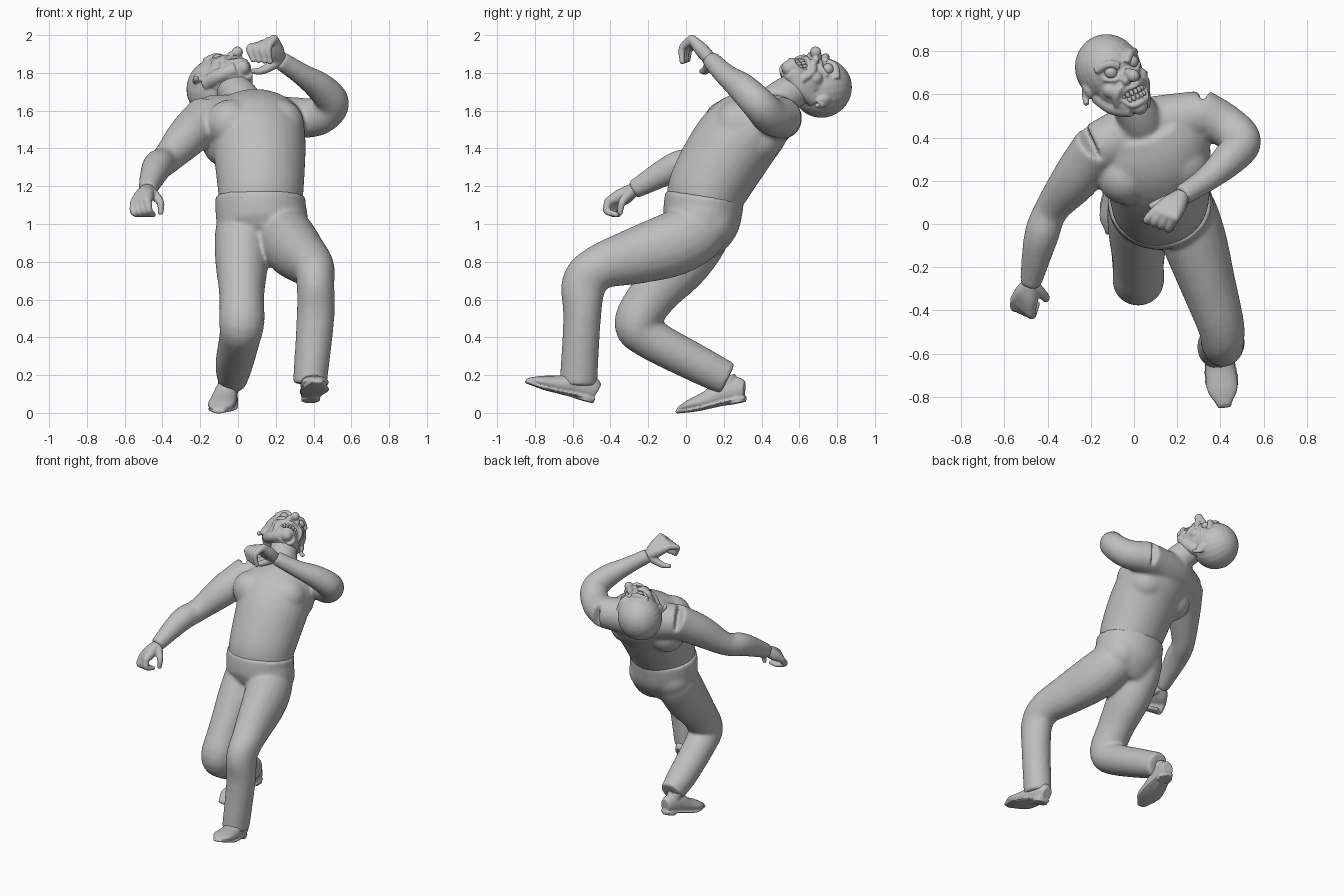
import bpy, bmesh, math
from mathutils import Vector, Matrix

cube = bpy.data.objects.get("Cube")
if cube:
    bpy.data.objects.remove(cube, do_unlink=True)

clay = bpy.data.materials.new("clay grey")
clay.use_nodes = True
GREY = (.52, .52, .52, 1)
clay.diffuse_color = GREY
clay.node_tree.nodes["Principled BSDF"].inputs["Base Color"].default_value = GREY
IDENTITY = Matrix.Identity(4)
ACROSS = Vector((1, 0, 0))
UPRIGHT = Vector((0, 0, 1))


def spline(points, steps):
    """Smooth curve through points holding position and radii."""
    rows = [Vector(p if len(p) == 5 else (*p, p[-1])) for p in points]
    padded = [rows[0] * 2 - rows[1]] + rows + [rows[-1] * 2 - rows[-2]]
    curve = []
    for before, start, end, after in zip(padded, padded[1:], padded[2:], padded[3:]):
        for i in range(steps):
            t = i / steps
            curve.append(start + (end - before) * (t / 2)
                         + (before * 2 - start * 5 + end * 4 - after) * (t * t / 2)
                         + (start * 3 - before - end * 3 + after) * (t ** 3 / 2))
    return curve + [rows[-1]]


def tube(bm, points, side=ACROSS, matrix=IDENTITY, sides=20, steps=5):
    """Loft ellipses (x, y, z, half width, half depth) along a curve."""
    rows = spline(points, steps)
    centres = [Vector(row[:3]) for row in rows]
    rings = []
    for i, row in enumerate(rows):
        tangent = (centres[min(i + 1, len(rows) - 1)] - centres[max(i - 1, 0)]).normalized()
        u = (side - tangent * side.dot(tangent)).normalized()
        v = tangent.cross(u)
        ring = []
        for k in range(sides):
            angle = math.tau * k / sides
            offset = u * row[3] * math.cos(angle) + v * row[4] * math.sin(angle)
            ring.append(bm.verts.new(matrix @ (centres[i] + offset)))
        rings.append(ring)
    for lower, upper in zip(rings, rings[1:]):
        for k in range(sides):
            j = (k + 1) % sides
            bm.faces.new((lower[k], lower[j], upper[j], upper[k]))
    bm.faces.new(rings[0])
    bm.faces.new(rings[-1])


def ball(bm, centre, radii, matrix=IDENTITY):
    if not isinstance(radii, tuple):
        radii = (radii,) * 3
    shape = matrix @ Matrix.Translation(centre) @ Matrix.Diagonal((*radii, 1))
    bmesh.ops.create_uvsphere(bm, u_segments=24, v_segments=16, radius=1, matrix=shape)


def finish(bm, name, voxel=None, smooth=0):
    """Turn the shapes into one object, fused and softened if asked."""
    bmesh.ops.recalc_face_normals(bm, faces=bm.faces)
    mesh = bpy.data.meshes.new(name)
    for face in bm.faces:
        face.smooth = True
    bm.to_mesh(mesh)
    bm.free()
    mesh.materials.append(clay)
    ob = bpy.data.objects.new(name, mesh)
    bpy.context.collection.objects.link(ob)
    if voxel:
        fuse = ob.modifiers.new("Fuse", 'REMESH')
        fuse.mode, fuse.voxel_size, fuse.use_smooth_shade = 'VOXEL', voxel, True
        soften = ob.modifiers.new("Soften", 'SMOOTH')
        soften.factor, soften.iterations = .5, smooth


# Torso, neck and arms
body = bmesh.new()
tube(body, [(.12, .09, 1.08, .22, .19), (.12, .12, 1.2, .23, .21), (.11, .26, 1.43, .25, .22),
            (.08, .38, 1.55, .26, .19), (.05, .46, 1.63, .17, .12)], side=Vector((.96, .26, 0)), sides=32)
tube(body, [(.05, .42, 1.56, .12), (.02, .5, 1.66, .1), (-.04, .61, 1.73, .09)])
tube(body, [(-.17, .35, 1.56, .12), (.05, .45, 1.56, .13), (.32, .51, 1.56, .11)], side=UPRIGHT)
for muscle in [(-.04, .22, 1.53), (.22, .28, 1.53), (-.06, .32, 1.43), (.21, .38, 1.45)]:
    ball(body, muscle, .13)
tube(body, [(-.16, .36, 1.57, .12), (-.27, .21, 1.46, .11), (-.38, .07, 1.34, .08),
            (-.43, -.06, 1.3, .08), (-.48, -.28, 1.18, .05)], side=UPRIGHT)
tube(body, [(.3, .52, 1.56, .11), (.43, .45, 1.57, .1), (.5, .38, 1.64, .09),
            (.44, .3, 1.72, .08), (.34, .21, 1.79, .06), (.22, .13, 1.87, .05)], side=UPRIGHT)
finish(body, "torso_and_arms", .01, 18)

# Trousers, with the waist tipped down towards the back
trousers = bmesh.new()
tube(trousers, [(.12, .1, 1.15, .24, .21), (.12, .09, 1.08, .24, .21), (.13, .08, 1, .24, .2),
                (.13, .06, .92, .2, .16), (.14, .04, .88, .12, .1)], sides=32)
tube(trousers, [(.19, .13, 1.05, .12), (.23, .06, .96, .15, .16), (.28, -.08, .89, .15, .17),
                (.34, -.27, .83, .13, .15), (.4, -.46, .77, .11, .12), (.41, -.54, .68, .1, .12),
                (.41, -.55, .5, .1), (.38, -.57, .15, .09, .1)])
tube(trousers, [(.05, .13, 1.06, .12), (.02, .08, .96, .14, .16), (.02, -.03, .8, .14, .16),
                (.02, -.17, .63, .12, .13), (.02, -.26, .48, .12), (.01, -.2, .4, .11),
                (-.02, .06, .26, .1), (-.03, .22, .18, .08, .09)])
for x in (.03, .22):
    ball(trousers, (x, .12, 1), .14)
finish(trousers, "trousers", .01, 16)

# Shoes, built heel to toe in local space
for name, heel, toe in [("left_shoe", (.38, -.49, .05), (.42, -.86, .15)),
                        ("right_shoe", (-.04, .32, .06), (-.1, -.03, -.01))]:
    forward = (Vector(toe) - Vector(heel)).normalized()
    across = forward.cross(UPRIGHT).normalized()
    frame = Matrix((across, forward, across.cross(forward))).transposed().to_4x4()
    frame.translation = heel
    shoe = bmesh.new()
    tube(shoe, [(0, 0, .06, .04, .05), (0, .04, .07, .05, .07), (0, .12, .07, .06, .07),
                (0, .2, .05, .07, .05), (0, .3, .04, .07, .03), (0, .37, .03, .03, .01)], matrix=frame)
    tube(shoe, [(0, 0, .02, .04, .01), (0, .1, .02, .06, .01), (0, .25, .01, .08, .01),
                (0, .38, .02, .03, .01)], matrix=frame)
    tube(shoe, [(0, .05, 0, .05), (0, .05, .03, .05)], matrix=frame)
    tube(shoe, [(0, .07, .07, .05), (0, .08, .15, .05)], matrix=frame)
    finish(shoe, name, .006, 2)


# Hands: a palm, four curled fingers between two end ones, and a thumb
def hand(name, wrist, knuckles, middles, tips, thumb):
    bm = bmesh.new()
    wrist, tilt = Vector(wrist), Vector((.3, 1, .2))
    for i in range(4):
        root, middle, tip = (Vector(first).lerp(Vector(last), i / 3)
                             for first, last in (knuckles, middles, tips))
        tube(bm, [(*wrist, .036), (*wrist.lerp(root, .5), .037), (*root, .024)], side=tilt)
        tube(bm, [(*root, .023), (*middle, .019), (*tip, .014)], side=tilt)
        ball(bm, root, .023)
        ball(bm, tip, .015)
    tube(bm, [(*point, .034 - i * .007) for i, point in enumerate((wrist, *thumb))], side=tilt)
    finish(bm, name, .006, 3)


hand("left_hand", wrist=(.22, .13, 1.87),
     knuckles=[(.1, .06, 1.94), (.19, .03, 1.98)], middles=[(.06, .02, 1.93), (.16, -.02, 1.93)],
     tips=[(.08, .01, 1.87), (.17, -.02, 1.86)], thumb=[(.18, .12, 1.84), (.12, .1, 1.81), (.07, .08, 1.81)])
hand("right_hand", wrist=(-.48, -.28, 1.18),
     knuckles=[(-.55, -.35, 1.11), (-.48, -.41, 1.12)], middles=[(-.55, -.39, 1.06), (-.47, -.42, 1.07)],
     tips=[(-.5, -.36, 1.05), (-.45, -.37, 1.05)],
     thumb=[(-.44, -.31, 1.15), (-.41, -.34, 1.11), (-.41, -.35, 1.05)])

# Head in its own space: x to its left, -y out of the face, z to the crown
outward = Vector((.44, .05, .89)).normalized()
leftward = Vector((.8, .4, -.4))
leftward = (leftward - outward * leftward.dot(outward)).normalized()
skull = Matrix((leftward, -outward, outward.cross(leftward))).transposed().to_4x4()
skull.translation = (-.12, .72, 1.72)

head = bmesh.new()
ball(head, (0, 0, 0), (.15, .16, .16), skull)
ball(head, (0, -.06, -.08), (.12, .12, .13), skull)
ball(head, (0, -.1, -.17), (.09, .08, .06), skull)
ball(head, (0, -.15, -.2), .04, skull)
tube(head, [(0, -.14, -.06, .02), (0, -.18, -.03, .02), (0, -.21, -.05, .03)], matrix=skull)
ball(head, (0, -.22, -.05), .03, skull)
for s in (-1, 1):
    # Brow, lower lid, cheek, nostril, cheek fold, ear and jaw of each side
    tube(head, [(s * .02, -.16, .01, .02), (s * .06, -.15, .04, .02), (s * .11, -.1, .03, .02)],
         side=UPRIGHT, matrix=skull)
    tube(head, [(s * .02, -.16, -.02, .01), (s * .06, -.16, -.04, .01), (s * .1, -.12, -.02, .01)],
         side=UPRIGHT, matrix=skull)
    ball(head, (s * .08, -.11, -.08), .04, skull)
    ball(head, (s * .03, -.19, -.06), .02, skull)
    tube(head, [(s * .03, -.18, -.07, .01), (s * .08, -.15, -.1, .02), (s * .08, -.11, -.16, .02)],
         side=UPRIGHT, matrix=skull)
    rim = [(s * (.15 - .02 * math.cos(a)), .02 * math.sin(a), -.06 + .045 * math.cos(a), .014)
           for a in (math.pi * (k / 4 - .25) for k in range(6))]
    tube(head, rim, matrix=skull)
    ball(head, (s * .14, 0, -.05), (.02, .03, .04), skull)
    tube(head, [(s * .1, .01, -.09, .04), (s * .08, -.06, -.16, .04), (s * .03, -.13, -.2, .04)], matrix=skull)
# Lips
for height in (-.1, -.18):
    tube(head, [(-.07, -.14, -.13, .012), (-.04, -.17, height, .013), (0, -.19, height, .013),
                (.04, -.17, height, .013), (.07, -.14, -.13, .012)], side=UPRIGHT, matrix=skull)
finish(head, "head", .006, 5)

# Eyes and bared teeth
eyes = bmesh.new()
for s in (-1, 1):
    ball(eyes, (s * .06, -.14, 0), .03, skull)
finish(eyes, "eyes")
teeth = bmesh.new()
for row in (-.126, -.152):
    for i in range(-3, 4):
        angle = i * .28
        place = (math.sin(angle) * .075, -.103 - math.cos(angle) * .075, row)
        ball(teeth, place, (.01, .011, .015), skull)
finish(teeth, "teeth")
